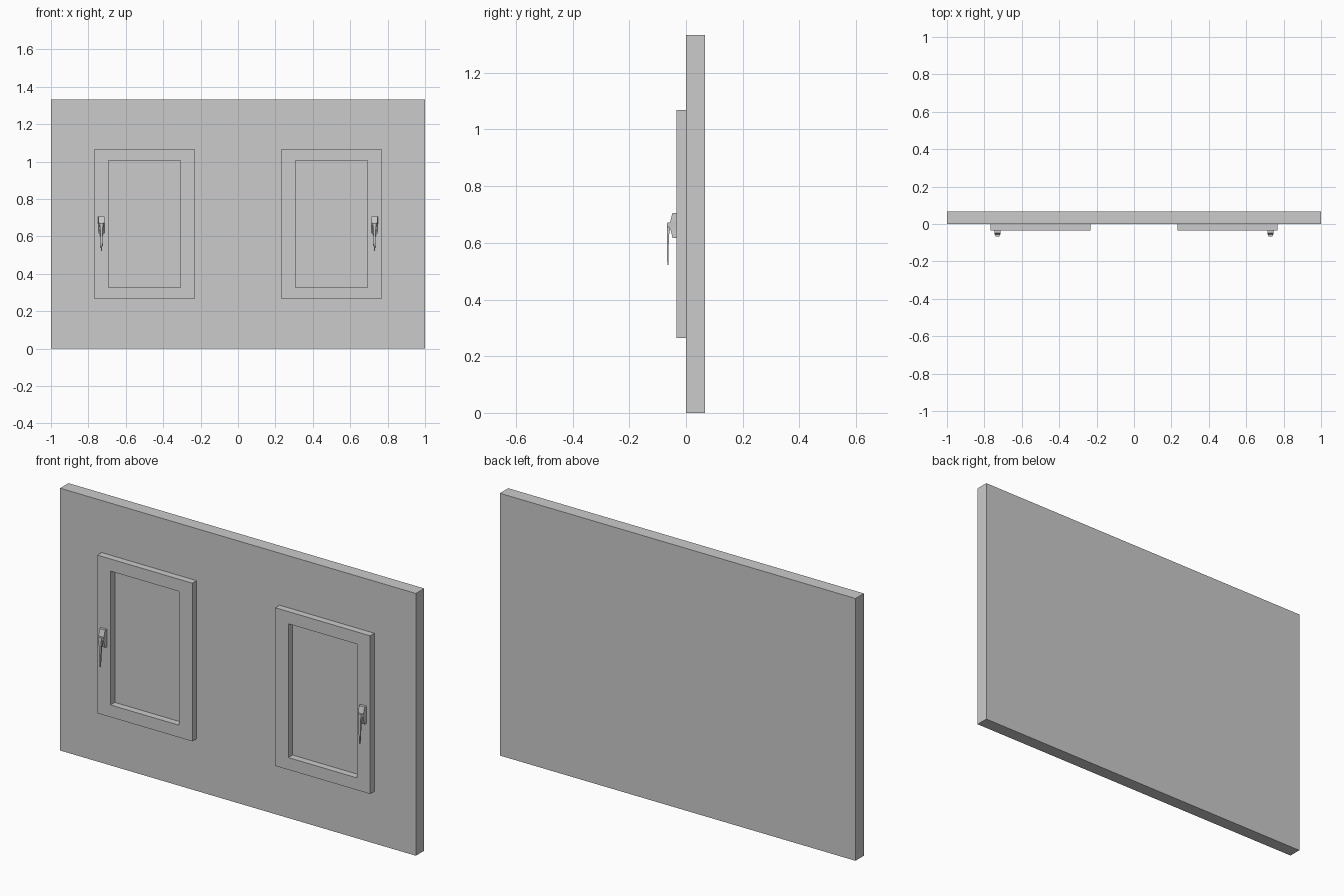
import bpy, bmesh

if "Cube" in bpy.data.objects:
    bpy.data.objects.remove(bpy.data.objects["Cube"])

MID = 2 / 3  # height of the wall centre


def finish(name, bm):
    bmesh.ops.recalc_face_normals(bm, faces=bm.faces[:])
    me = bpy.data.meshes.new(name)
    bm.to_mesh(me)
    bm.free()
    ob = bpy.data.objects.new(name, me)
    bpy.context.collection.objects.link(ob)
    return ob


def loft(name, rings, closed=False):
    """Skin a list of equal-length point rings; cap the ends unless closed."""
    bm = bmesh.new()
    vs = [[bm.verts.new(p) for p in r] for r in rings]
    n = len(vs[0])
    pairs = list(zip(vs, vs[1:])) + ([(vs[-1], vs[0])] if closed else [])
    for a, b in pairs:
        for i in range(n):
            j = (i + 1) % n
            bm.faces.new((a[i], a[j], b[j], b[i]))
    if not closed:
        bm.faces.new(vs[0])
        bm.faces.new(vs[-1])
    return finish(name, bm)


def rect(cx, hw, hh, y):
    """Upright rectangle about the wall's mid height."""
    return [(cx - hw, y, MID - hh), (cx + hw, y, MID - hh),
            (cx + hw, y, MID + hh), (cx - hw, y, MID + hh)]


def slice_at(cx, z, back_w, front_w, back_y, front_y):
    """Level trapezoid section used by the handle parts."""
    return [(cx - back_w, back_y, z), (cx + back_w, back_y, z),
            (cx + front_w, front_y, z), (cx - front_w, front_y, z)]


# Wall panel
loft("wall", [rect(0, 1, MID, 0), rect(0, 1, MID, 0.067)])

# Handle sections: z, back half width, front half width, back y, front y
MOUNT = [(0.617, 0.017, 0.015, -0.033, -0.047),
         (0.652, 0.017, 0.013, -0.033, -0.056),
         (0.674, 0.0175, 0.015, -0.033, -0.056),
         (0.706, 0.0175, 0.016, -0.033, -0.048)]
LEVER = [(0.522, 0.003, 0.003, -0.062, -0.066),
         (0.590, 0.006, 0.005, -0.061, -0.067),
         (0.625, 0.008, 0.006, -0.060, -0.067),
         (0.652, 0.009, 0.007, -0.056, -0.067),
         (0.660, 0.014, 0.009, -0.055, -0.067),
         (0.672, 0.015, 0.009, -0.055, -0.066)]

for side, s in (("left", -1), ("right", 1)):
    # Window frame with an opening down to the wall face
    cx = 0.5 * s
    loft(f"window_frame_{side}",
         [rect(cx, 0.267, 0.402, 0), rect(cx, 0.267, 0.402, -0.034),
          rect(cx, 0.193, 0.34, -0.034), rect(cx, 0.193, 0.34, 0)], closed=True)
    # Handle on the outer stile
    hx = 0.73 * s
    loft(f"handle_mount_{side}", [slice_at(hx, *p) for p in MOUNT])
    loft(f"handle_lever_{side}", [slice_at(hx, *p) for p in LEVER])
